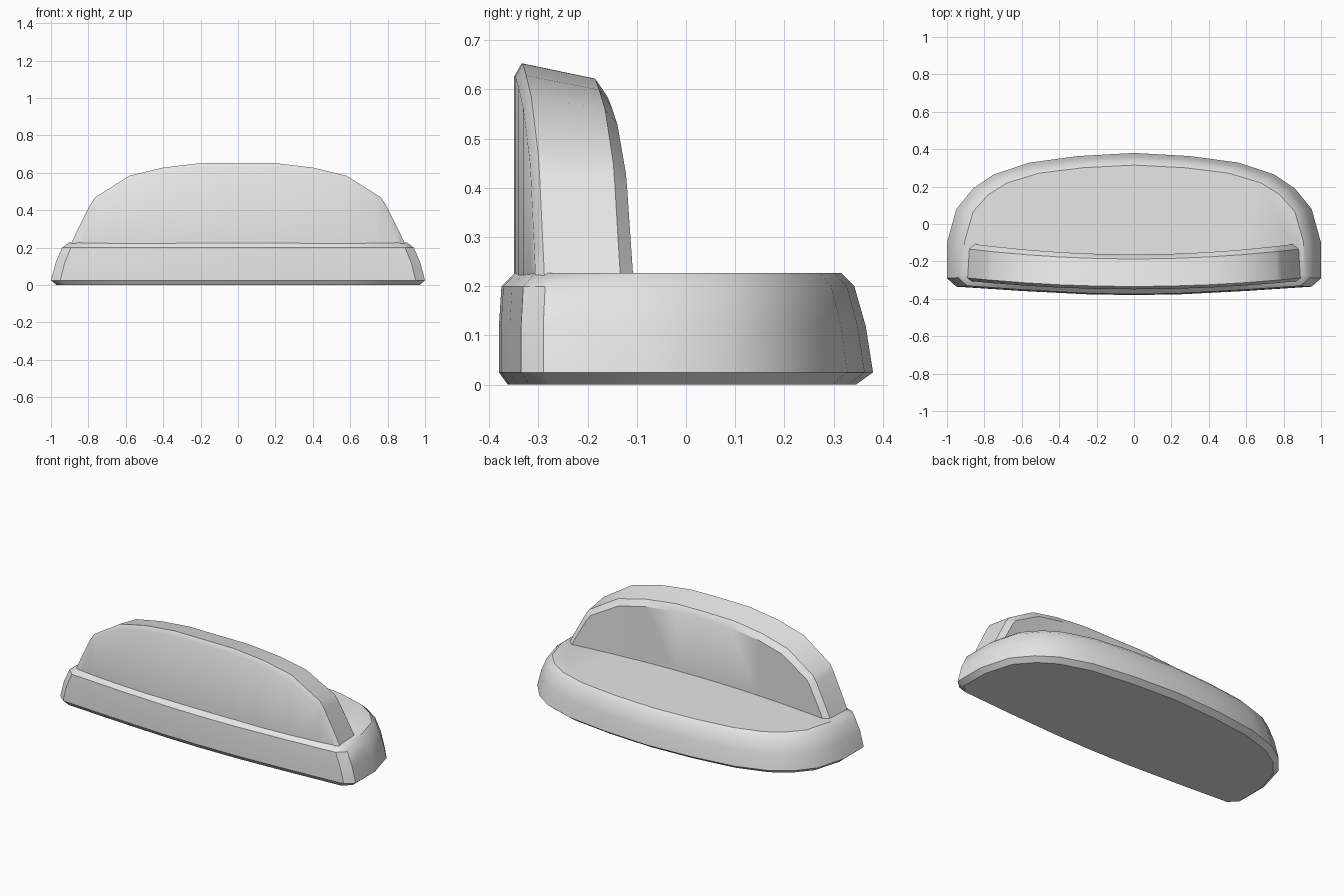
import bpy
import bmesh
import math

cube = bpy.data.objects.get("Cube")
if cube:
    bpy.data.objects.remove(cube, do_unlink=True)

GREY = (0.8, 0.8, 0.8, 1.0)
mat = bpy.data.materials.new("plain grey")
mat.use_nodes = True
mat.diffuse_color = GREY
mat.node_tree.nodes["Principled BSDF"].inputs["Base Color"].default_value = GREY


def mirrored(half):
    """Half outline from the +x end to x = 0, continued to the -x end."""
    return half + [(-x, v) for x, v in reversed(half[:-1])]


def finish(name, bm):
    bmesh.ops.recalc_face_normals(bm, faces=bm.faces)
    mesh = bpy.data.meshes.new(name)
    bm.to_mesh(mesh)
    bm.free()
    mesh.materials.append(mat)
    obj = bpy.data.objects.new(name, mesh)
    bpy.context.collection.objects.link(obj)
    bpy.ops.object.select_all(action="DESELECT")
    obj.select_set(True)
    bpy.context.view_layer.objects.active = obj
    bpy.ops.object.shade_smooth_by_angle(angle=math.radians(35))


def bridge(bm, rings):
    for a, b in zip(rings, rings[1:]):
        for i in range(len(a)):
            j = (i + 1) % len(a)
            bm.faces.new((a[i], a[j], b[j], b[i]))


# Base: D-shaped slab, tapering upward, with chamfered rims
rear = mirrored([(1.0, -0.1), (0.95, 0.08), (0.86, 0.19), (0.75, 0.265),
                 (0.56, 0.328), (0.3, 0.363), (0, 0.38)])
front = mirrored([(1.0, -0.29), (0.95, -0.335), (0.6, -0.358),
                  (0.25, -0.376), (0, -0.38)])
outline = rear + front[::-1]
# height, width, rear depth, front depth
levels = [(0.0, 0.97, 0.345, 0.362), (0.025, 1.0, 0.38, 0.38),
          (0.12, 0.975, 0.365, 0.38), (0.2, 0.94, 0.342, 0.375),
          (0.227, 0.905, 0.315, 0.348)]
bm = bmesh.new()
rings = [[bm.verts.new((x * w, y * (r if y > 0 else f) / 0.38, z))
          for x, y in outline] for z, w, r, f in levels]
bridge(bm, rings)
bm.faces.new(rings[0])
bm.faces.new(rings[-1])
finish("base", bm)

# Upright panel: arched profile, bowed in plan, with chamfered edges
arch = mirrored([(0.895, 0.215), (0.865, 0.28), (0.79, 0.43), (0.765, 0.468),
                 (0.58, 0.585), (0.4, 0.628), (0.2, 0.652), (0, 0.653)])
FOOT = 0.215
# depth at centre, bow toward the ends, width, height factor
slices = [(-0.349, 0.042, 0.975, 0.94), (-0.334, 0.045, 1.0, 1.0),
          (-0.187, 0.052, 0.99, 0.93), (-0.163, 0.054, 0.955, 0.85)]
bm = bmesh.new()
rings = []
for y, bow, w, h in slices:
    place = lambda x, z: bm.verts.new(
        (x * w, y + bow * (x / 0.88) ** 2, FOOT + (z - FOOT) * h))
    top = [place(x, z) for x, z in arch]
    foot = [place(x, FOOT) for x, z in arch[1:-1]]
    rings.append(top + foot[::-1])
bridge(bm, rings)
n = len(arch)
for ring in (rings[0], rings[-1]):
    # vertical strips keep the bowed faces smooth
    low = [ring[0]] + ring[n:][::-1] + [ring[n - 1]]
    for i in range(n - 1):
        corners = [ring[i], ring[i + 1], low[i + 1], low[i]]
        bm.faces.new(list(dict.fromkeys(corners)))
finish("upright_panel", bm)
